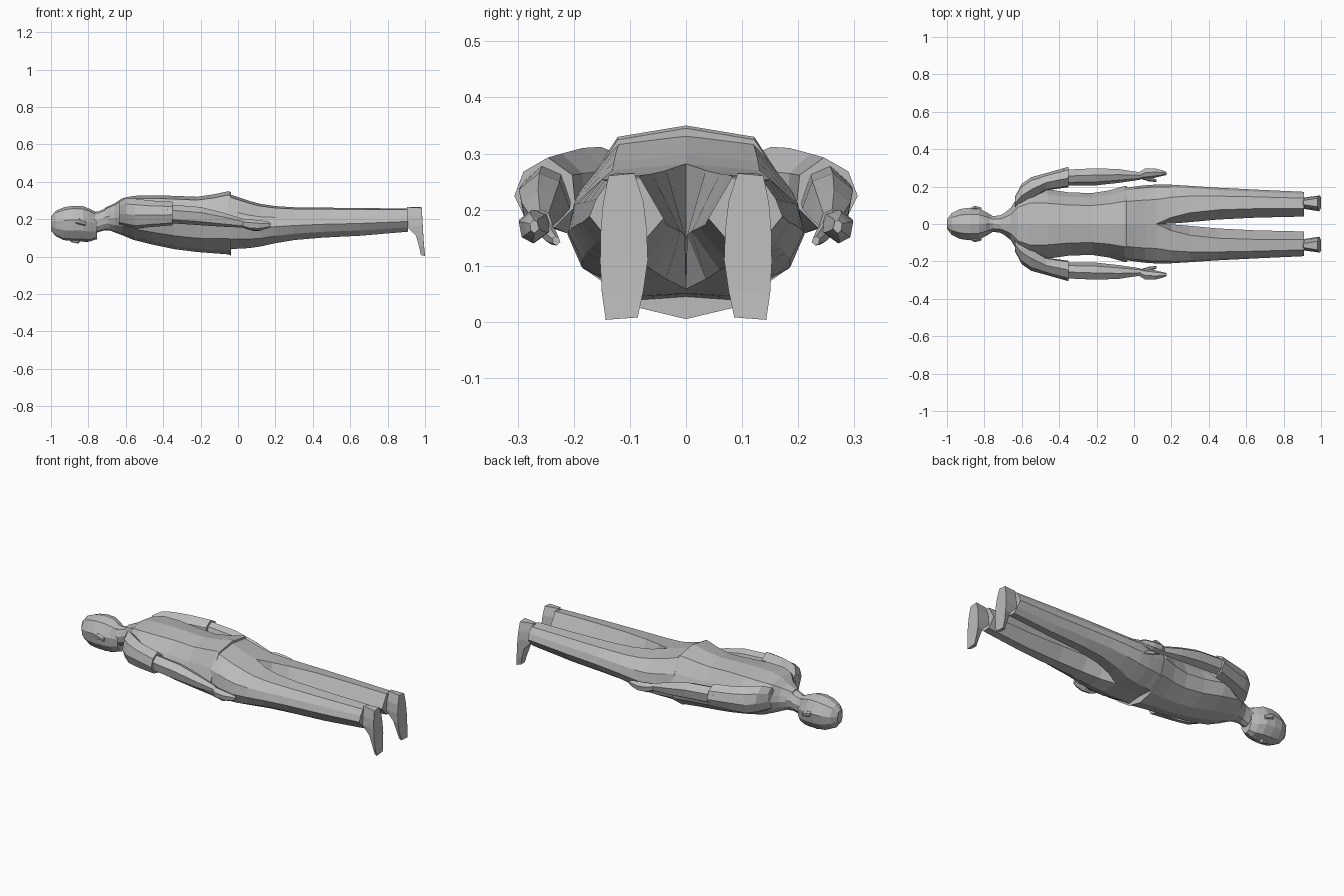
import bpy, bmesh
from mathutils import Vector

grey = bpy.data.materials.new("plain_grey")
grey.diffuse_color = (0.5, 0.5, 0.5, 1)


def loft(name, rings):
    """Skin equal-length rings of points and cap both ends."""
    bm = bmesh.new()
    loops = [[bm.verts.new(p) for p in ring] for ring in rings]
    n = len(loops[0])
    for a, b in zip(loops, loops[1:]):
        for i in range(n):
            j = (i + 1) % n
            bm.faces.new((a[i], a[j], b[j], b[i]))
    bm.faces.new(loops[0])
    bm.faces.new(loops[-1])
    bmesh.ops.remove_doubles(bm, verts=bm.verts, dist=0.0005)
    bmesh.ops.recalc_face_normals(bm, faces=bm.faces)
    me = bpy.data.meshes.new(name)
    bm.to_mesh(me)
    bm.free()
    me.materials.append(grey)
    ob = bpy.data.objects.new(name, me)
    bpy.context.collection.objects.link(ob)
    return ob


def pair(name, rings):
    """Build a left part and its mirrored right twin."""
    loft("left_" + name, rings)
    loft("right_" + name, [[(x, -y, z) for x, y, z in r] for r in rings])


def body_ring(x, w, zb, zt, half):
    """Symmetric cross-section from a half profile running top to bottom."""
    pts = [(y * w, zb + z * (zt - zb)) for y, z in half]
    pts += [(-y, z) for y, z in pts[-2:0:-1]]
    return [(x, y, z) for y, z in pts]


def limb_ring(x, y0, y1, zb, zt, prof):
    return [(x, y0 + u * (y1 - y0), zb + v * (zt - zb)) for u, v in prof]


# Shirt: back on top, belly below, flared hem
TRUNK = [(0, 1), (.6, .94), (.86, .7), (1, .5), (.86, .25), (.42, .06), (0, 0)]
shirt = [(-.71, .045, .15, .262), (-.66, .085, .13, .285), (-.62, .15, .115, .312),
         (-.56, .185, .09, .325), (-.46, .185, .065, .328), (-.34, .168, .04, .325),
         (-.22, .166, .025, .32), (-.13, .18, .018, .333), (-.05, .203, .012, .35),
         (-.038, .203, .005, .345)]
loft("shirt", [body_ring(*r, TRUNK) for r in shirt])

# Short sleeves
SLEEVE = [(.05, .75), (.45, 1), (.85, .8), (1, .45), (.8, .1), (.35, 0), (0, .3)]
sleeve = [(-.635, .08, .15, .17, .295), (-.6, .1, .215, .16, .312),
          (-.55, .13, .25, .15, .31), (-.47, .18, .272, .158, .3),
          (-.35, .197, .306, .168, .293)]
pair("sleeve", [limb_ring(*r, SLEEVE) for r in sleeve])

# Bare forearms
ARM = [(.2, .85), (.6, 1), (1, .7), (.9, .2), (.5, 0), (0, .35)]
arm = [(-.38, .205, .29, .18, .28), (-.2, .207, .298, .168, .265),
       (-.08, .22, .293, .16, .235), (.035, .237, .276, .155, .2)]
pair("forearm", [limb_ring(*r, ARM) for r in arm])

# Hands: palm with fingers, and a separate thumb
hand = [(.025, .24, .276, .155, .198), (.06, .24, .297, .142, .2),
        (.11, .247, .298, .14, .195), (.15, .257, .288, .148, .19),
        (.175, .262, .278, .158, .182)]
pair("hand", [limb_ring(*r, ARM) for r in hand])
thumb = [(.04, .24, .265, .15, .185), (.08, .228, .252, .138, .168),
         (.12, .224, .238, .136, .153)]
pair("thumb", [limb_ring(*r, ARM) for r in thumb])


# Trousers: each half runs from the centre seam of the waist down to the cuff
def leg_ring(x, yi, ai, yo, zb, zt):
    h = zt - zb
    return [(x, ai, zt), (x, ai + .62 * (yo - ai), zt - .05 * h),
            (x, yo - .012, zb + .7 * h), (x, yo, zb + .45 * h),
            (x, yo - .025, zb + .2 * h), (x, ai + .45 * (yo - ai), zb + .01 * h),
            (x, ai, zb + .03 * h), (x, yi, zb + .42 * h)]


legs = [(-.05, 0, 0, .192, .035, .335), (0, 0, 0, .2, .04, .318),
        (.06, 0, 0, .207, .043, .298), (.12, 0, 0, .211, .052, .282),
        (.2, .002, .035, .21, .07, .27), (.3, .01, .06, .204, .087, .264),
        (.45, .024, .076, .194, .1, .262), (.65, .034, .082, .184, .11, .26),
        (.908, .04, .082, .172, .132, .257)]
pair("trouser_leg", [leg_ring(*r) for r in legs])

# Shoes: lofted from heel (top) to toe (bottom); x0 is the upper, x1 the sole
shoes = [(.265, .905, .982, .092, .138), (.215, .895, .985, .076, .148),
         (.165, .9, .988, .07, .152), (.11, .952, .991, .068, .153),
         (.055, .968, .995, .076, .15), (.008, .978, 1.0, .086, .143)]
pair("shoe", [[(x0, a + .012, z), (x1, a, z), (x1, b, z - .006 + .04 * (b - .1)),
               (x0, b - .012, z)] for z, x0, x1, a, b in
              [(z, x0, x1, a, b) for z, x0, x1, a, b in shoes]])

# Head: crown at the far end, face pointing down
SKULL = [(0, 1), (.6, .92), (1, .6), (.9, .3), (.5, .06), (0, 0)]
head = [(-1, .025, .14, .215), (-.975, .058, .11, .245), (-.93, .08, .088, .264),
        (-.88, .087, .083, .272), (-.83, .083, .082, .27), (-.79, .064, .082, .255),
        (-.755, .042, .093, .235)]
loft("head", [body_ring(*r, SKULL) for r in head])

# Neck
neck = [(-.81, .045, .13, .25), (-.75, .042, .13, .24), (-.715, .047, .14, .255),
        (-.66, .075, .14, .28)]
loft("neck", [body_ring(*r, SKULL) for r in neck])

# Nose and lips
nose = [(-.895, .006, .078, .1), (-.855, .015, .07, .1), (-.845, .01, .08, .1)]
loft("nose", [body_ring(*r, SKULL) for r in nose])
lips = [(-.825, .012, .079, .09), (-.815, .022, .077, .09), (-.803, .012, .079, .09)]
loft("lips", [body_ring(*r, SKULL) for r in lips])

# Ears
ear = [(-.868, .072, .09, .178, .205), (-.85, .072, .097, .172, .208),
       (-.815, .066, .088, .165, .188)]
pair("ear", [limb_ring(*r, ARM) for r in ear])
